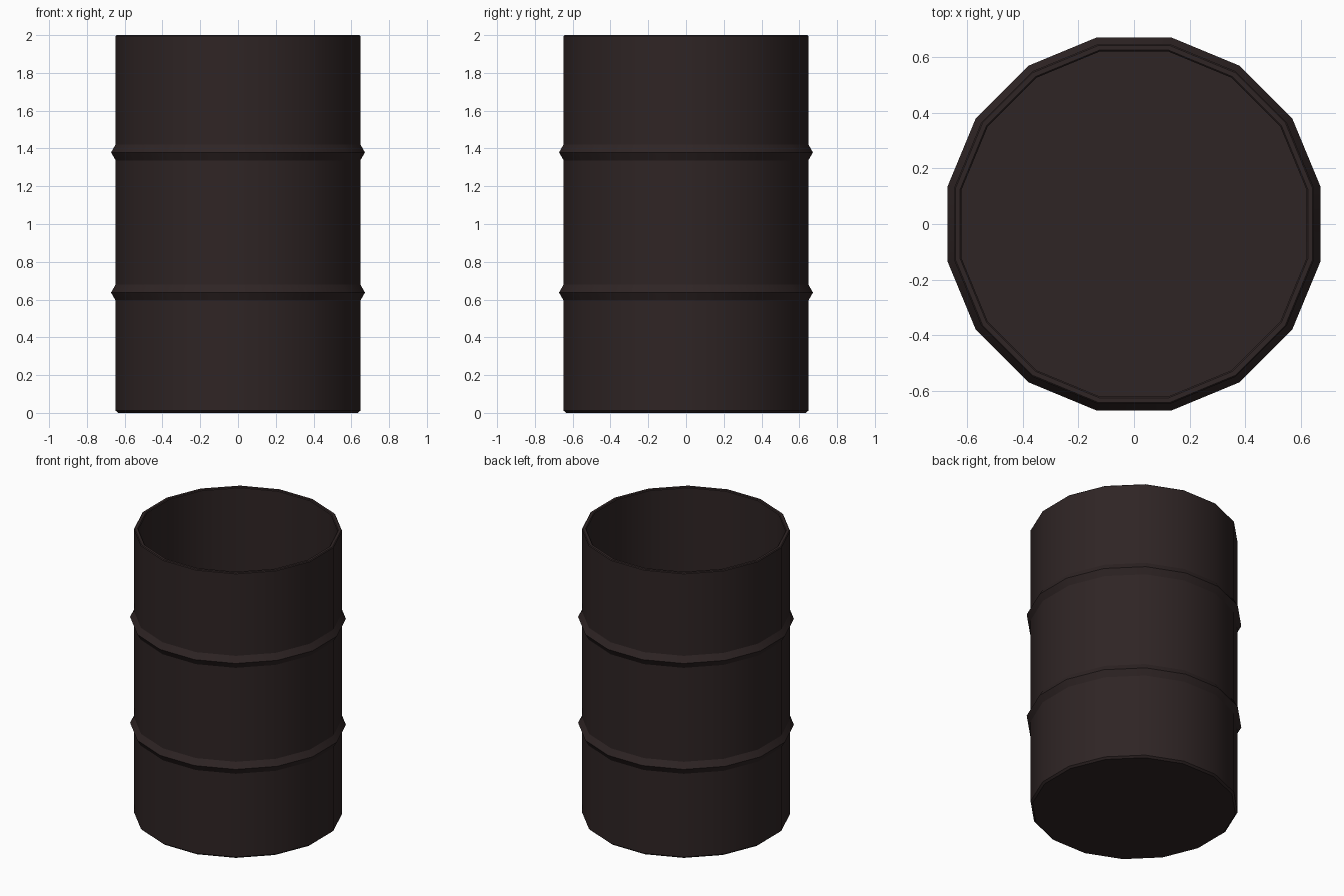
import bpy, bmesh, math

if "Cube" in bpy.data.objects:
    bpy.data.objects.remove(bpy.data.objects["Cube"])

SIDES = 16
K = 1 / math.cos(math.pi / SIDES)   # flat-to-flat radius -> corner radius

metal = bpy.data.materials.new("dark_brown_metal")
metal.diffuse_color = (0.028, 0.018, 0.018, 1)
metal.use_nodes = True
metal.node_tree.nodes["Principled BSDF"].inputs["Base Color"].default_value = metal.diffuse_color

# Profile (radius across flats, height): floor, outer wall with two ribs, rim, inside, inner floor
profile = [(0.635, 0.0), (0.648, 0.012)]
for z in (0.637, 1.379):
    profile += [(0.648, z - 0.042), (0.672, z), (0.648, z + 0.042)]
profile += [(0.648, 1.995), (0.643, 2.0), (0.626, 2.0), (0.621, 1.995), (0.621, 0.025)]

# Barrel: profile lathed around z, with flats facing the axes
bm = bmesh.new()
rings = []
for r, z in profile:
    rings.append([bm.verts.new((r * K * math.cos((i + 0.5) * math.tau / SIDES),
                                r * K * math.sin((i + 0.5) * math.tau / SIDES), z))
                  for i in range(SIDES)])
for a, b in zip(rings, rings[1:]):
    for i in range(SIDES):
        j = (i + 1) % SIDES
        bm.faces.new((a[i], a[j], b[j], b[i]))
bm.faces.new(rings[0][::-1])   # underside
bm.faces.new(rings[-1])        # inner floor

mesh = bpy.data.meshes.new("barrel")
bm.to_mesh(mesh)
bm.free()
mesh.materials.append(metal)
barrel = bpy.data.objects.new("barrel", mesh)
bpy.context.collection.objects.link(barrel)

# Smooth round the wall, sharp at ribs and rims
bpy.context.view_layer.objects.active = barrel
barrel.select_set(True)
bpy.ops.object.shade_smooth_by_angle(angle=math.radians(28))
